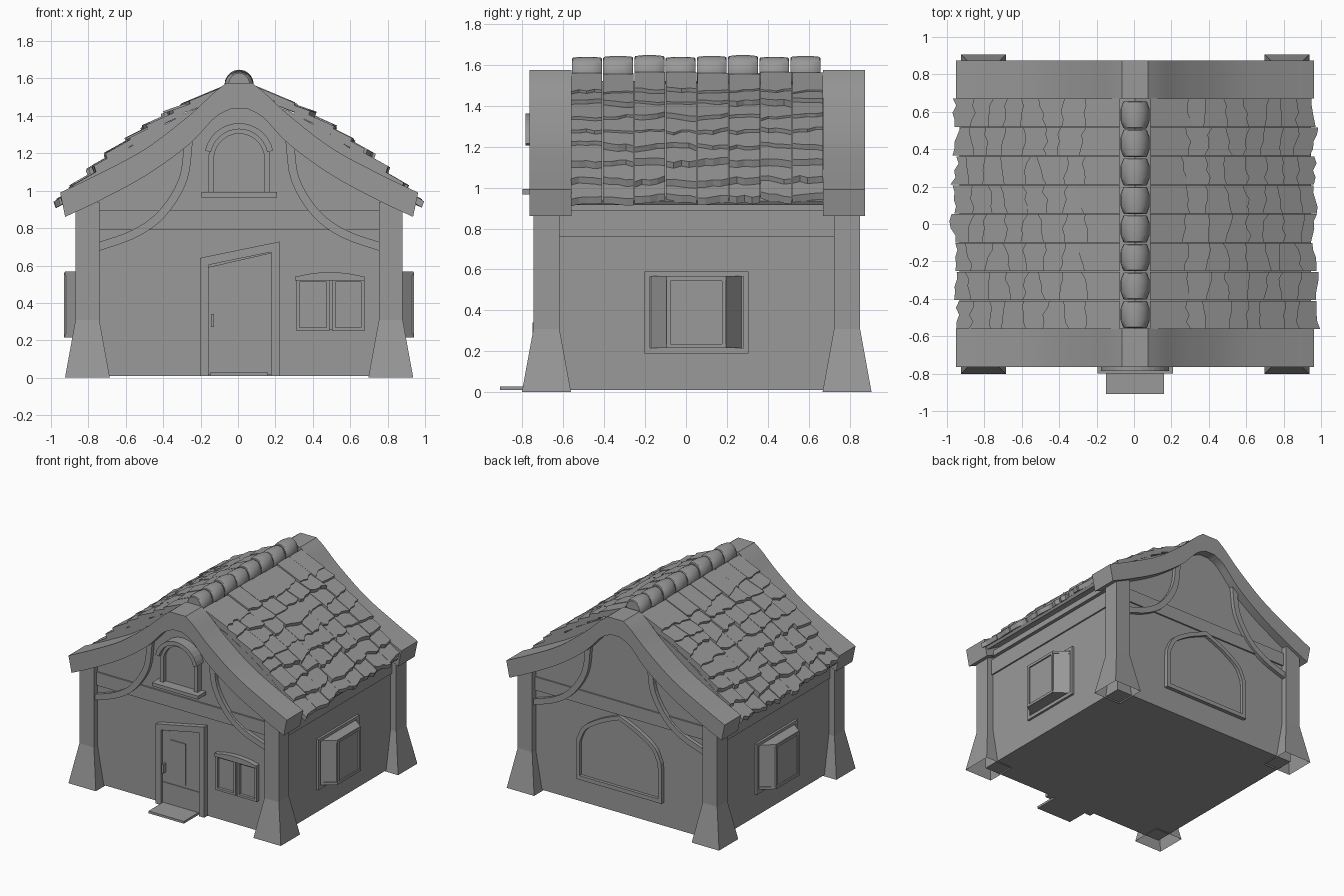
import bpy, bmesh, math, random
from mathutils import Vector

random.seed(4)
if "Cube" in bpy.data.objects:
    bpy.data.objects.remove(bpy.data.objects["Cube"])

grey = bpy.data.materials.new("plain grey")
grey.use_nodes = True
grey.diffuse_color = (0.32, 0.32, 0.32, 1)
grey.node_tree.nodes["Principled BSDF"].inputs["Base Color"].default_value = (0.32, 0.32, 0.32, 1)

FRONT, BACK, SIDE = -0.70, 0.805, 0.825   # wall planes
CENTRE = Vector((0.006, 0, 0))            # the house axis sits slightly off x = 0


def finish(name, bm, smooth=False):
    bmesh.ops.recalc_face_normals(bm, faces=bm.faces)
    mesh = bpy.data.meshes.new(name)
    bm.to_mesh(mesh)
    bm.free()
    ob = bpy.data.objects.new(name, mesh)
    ob.location = CENTRE
    bpy.context.collection.objects.link(ob)
    mesh.materials.append(grey)
    if smooth:
        bpy.ops.object.select_all(action='DESELECT')
        ob.select_set(True)
        bpy.context.view_layer.objects.active = ob
        bpy.ops.object.shade_smooth_by_angle(angle=math.radians(35))
    return ob


def place(u, v, d, side):
    return (d, u, v) if side else (u, d, v)


def loft(name, rings, smooth=False, closed=False, open_start=False):
    """Skin matching rings of points; caps the ends unless the loop is closed."""
    bm = bmesh.new()
    rows = [[bm.verts.new(p) for p in ring] for ring in rings]
    n = len(rows[0])
    pairs = list(zip(rows, rows[1:])) + ([(rows[-1], rows[0])] if closed else [])
    for a, b in pairs:
        for i in range(n):
            j = (i + 1) % n
            bm.faces.new((a[i], a[j], b[j], b[i]))
    if not closed:
        bm.faces.new(rows[-1])
        if not open_start:
            bm.faces.new(rows[0])
    return finish(name, bm, smooth)


def slab(name, outline, d0, d1, side=False, smooth=False):
    """Extrude a flat outline from depth d0 to d1."""
    return loft(name, [[place(u, v, d, side) for u, v in outline] for d in (d0, d1)], smooth)


def rect(u0, u1, v0, v1):
    return [(u0, v0), (u1, v0), (u1, v1), (u0, v1)]


def box(name, u0, u1, v0, v1, d0, d1, side=False):
    return slab(name, rect(u0, u1, v0, v1), d0, d1, side)


def strip(name, path, w, d0, d1, side=False, closed=False):
    """Mitred moulding of width w, centred on a flat path."""
    pts = [Vector(p) for p in path]
    n, rings = len(pts), []
    for i, p in enumerate(pts):
        a = pts[i - 1] if closed or i else None
        b = pts[(i + 1) % n] if closed or i < n - 1 else None
        t0 = (p - a).normalized() if a else (b - p).normalized()
        t1 = (b - p).normalized() if b else t0
        m = (t0 + t1).normalized()
        off = Vector((-m.y, m.x)) * (w / 2 / max(0.4, m.dot(t1)))
        rings.append([place(*(p + off * s), d, side) for s, d in ((-1, d0), (1, d0), (1, d1), (-1, d1))])
    return loft(name, rings, False, closed)


def curve(pts, n=5):
    """Smooth curve through a few points."""
    p = [Vector(q) for q in pts]
    p = [2 * p[0] - p[1]] + p + [2 * p[-1] - p[-2]]
    out = []
    for a, b, c, d in zip(p, p[1:], p[2:], p[3:]):
        for k in range(n):
            t = k / n
            out.append(0.5 * (2 * b + (c - a) * t + (2 * a - 5 * b + 4 * c - d) * t * t
                              + (3 * b - a - 3 * c + d) * t ** 3))
    return [tuple(q) for q in out] + [tuple(p[-2])]


def mirrored(pts):
    return [(-u, v) for u, v in reversed(pts)]


# House body with gable ends
eave = [(SIDE, 0.01), (SIDE, 0.95), (0.5, 1.15), (0.07, 1.48)]
slab("walls", eave + mirrored(eave), FRONT, BACK)

# Corner posts with flared, hollow feet
for x in (-0.811, 0.811):
    for y, label in ((-0.682, "front"), (0.787, "back")):
        rings = [[(x + sx * h, y + sy * h, z) for sx, sy in ((-1, -1), (1, -1), (1, 1), (-1, 1))]
                 for z, h in ((0, 0.12), (0.31, 0.0635), (0.94, 0.0635))]
        loft(label + "_post", rings, open_start=True)

# Curved gable boards
top = curve([(0.07, 1.575), (0.14, 1.52), (0.27, 1.40), (0.5, 1.225), (0.75, 1.09), (0.957, 0.99)])
low = curve([(0.93, 0.86), (0.75, 0.945), (0.5, 1.08), (0.27, 1.245), (0.13, 1.39), (0.04, 1.44)])
for label, d0, d1 in (("front", -0.765, -0.56), ("back", 0.67, 0.875)):
    slab(label + "_gable_board", top + low + mirrored(top + low), d0, d1, smooth=True)

# Horizontal beams and curved braces
brace = curve([(0.27, 1.27), (0.30, 1.06), (0.41, 0.88), (0.56, 0.77), (0.77, 0.695)], 4)
for label, wall, out in (("front", FRONT, -1), ("back", BACK, 1)):
    box(label + "_beam", -0.76, 0.76, 0.79, 0.895, wall, wall + out * 0.012)
    for path in (brace, mirrored(brace)):
        strip(label + "_brace", path, 0.045, wall, wall + out * 0.03)
for s in (-1, 1):
    box("side_beam", -0.65, 0.75, 0.76, 0.885, s * SIDE, s * (SIDE + 0.012), True)
    box("eave_board", -0.58, 0.69, 0.885, 0.93, s * SIDE, s * (SIDE + 0.04), True)

# Roof deck filling the space under the tiles
deck = [(0, 1.52), (0.27, 1.425), (0.49, 1.30), (0.69, 1.155), (0.88, 0.98), (0.94, 0.935),
        (0.925, 0.915), (0.5, 1.16), (0, 1.47)]
for pts in (deck, mirrored(deck)):
    slab("roof_deck", pts, -0.562, 0.672)

# Overlapping tiles with ragged lower edges: butt x, butt z, slope
rows = [(0.28, 1.475, 0.42), (0.39, 1.425, 0.35), (0.495, 1.355, 0.45), (0.595, 1.285, 0.5),
        (0.69, 1.215, 0.56), (0.79, 1.13, 0.56), (0.88, 1.04, 0.58), (0.97, 0.955, 0.58)]
pitch = 1.235 / 8
for s in (-1, 1):
    bm = bmesh.new()
    for bx, bz, slope in rows:
        for c in range(8):
            y0 = -0.563 + c * pitch
            tilt, base = random.uniform(-0.035, 0.035), random.uniform(-0.018, 0.018)
            lift = random.uniform(-0.006, 0.006)
            hi = max(0.04, bx - 0.2)
            cuts = []
            for k in range(5):
                f = k / 4
                e = base + tilt * (f - 0.5) + random.uniform(-0.012, 0.012)
                y = y0 + 0.002 + f * (pitch - 0.004)
                lo = bx + e
                zh, zl = bz + slope * (bx - hi) + lift, bz - slope * e + lift
                cuts.append([bm.verts.new((s * px, y, pz)) for px, pz in
                             ((hi, zh), (lo, zl), (lo - 0.012, zl - 0.034), (hi, zh - 0.034))])
            for a, b in zip(cuts, cuts[1:]):
                for i in range(4):
                    bm.faces.new((a[i], a[(i + 1) % 4], b[(i + 1) % 4], b[i]))
            bm.faces.new(cuts[0])
            bm.faces.new(cuts[-1])
    finish("roof_tiles", bm)

# Barrel ridge caps, bulging sideways
for c in range(8):
    yc, zc = -0.484 + c * 0.1525, 1.565 + 0.004 * (c % 3 - 1)
    rings = []
    for t, wide, tall in ((-0.073, 0.058, 0.068), (-0.068, 0.064, 0.074), (-0.03, 0.078, 0.078),
                          (0.03, 0.078, 0.078), (0.068, 0.064, 0.074), (0.073, 0.058, 0.068)):
        rings.append([(wide * math.cos(a * math.tau / 20), yc + t, zc + tall * math.sin(a * math.tau / 20))
                      for a in range(20)])
    loft("ridge_cap", rings, True)

# Crooked door, frame, handle and step
box("door_step", -0.155, 0.155, 0.01, 0.028, -0.908, FRONT)
slab("door", [(-0.17, 0.015), (0.18, 0.015), (0.18, 0.67), (-0.17, 0.59)], FRONT, FRONT - 0.02)
strip("door_frame", [(-0.186, 0.01), (-0.186, 0.622), (0.194, 0.70), (0.194, 0.01)], 0.046, FRONT, -0.742)
box("door_plank", -0.094, 0.041, 0.21, 0.54, FRONT - 0.01, FRONT - 0.026)
box("door_rail", -0.16, 0.165, 0.02, 0.19, FRONT - 0.01, FRONT - 0.026)
box("door_handle", -0.15, -0.135, 0.27, 0.34, FRONT - 0.02, FRONT - 0.05)

# Double front window with curved awning
for x0, x1 in ((0.315, 0.475), (0.505, 0.66)):
    box("window_pane", x0, x1, 0.26, 0.52, FRONT, FRONT - 0.008)
    strip("window_frame", rect(x0, x1, 0.26, 0.52), 0.018, FRONT, FRONT - 0.03, closed=True)
box("window_post", 0.475, 0.505, 0.255, 0.525, FRONT, FRONT - 0.015)
slab("window_awning", [(0.30, 0.52)] + curve([(0.30, 0.54), (0.39, 0.558), (0.485, 0.564), (0.58, 0.558),
                                              (0.67, 0.54)], 3) + [(0.67, 0.52)], FRONT, FRONT - 0.04)


# Arched attic window with hood and sill
def arc(r, a0, a1, z, n=14):
    angles = [math.radians(a0 + (a1 - a0) * k / n) for k in range(n + 1)]
    return [(r * math.cos(a), z + r * math.sin(a)) for a in angles]


arch = [(0.15, 0.99)] + arc(0.15, 0, 180, 1.17) + [(-0.15, 0.99)]
slab("attic_pane", arch, FRONT, FRONT - 0.02)
strip("attic_frame", arch, 0.03, FRONT, FRONT - 0.05)
strip("attic_hood", arc(0.17, 12, 168, 1.175), 0.032, FRONT, -0.785)
box("attic_sill", -0.2, 0.203, 0.965, 0.992, FRONT, -0.80)

# Large pointed panel on the back wall
half = [(0.36, 0.21), (0.36, 0.46)] + curve([(0.355, 0.51), (0.305, 0.61), (0.2, 0.685), (0.1, 0.735),
                                             (0, 0.775)], 4)
panel = half + [(-u, v) for u, v in reversed(half[:-1])]
slab("back_panel", panel, BACK, BACK + 0.006)
strip("back_panel_frame", panel, 0.032, BACK, BACK + 0.03, closed=True)

# Bay windows on both sides
for s in (-1, 1):
    wall, out = s * SIDE, s * 0.925
    strip("bay_surround", rect(-0.19, 0.293, 0.202, 0.578), 0.026, wall, s * (SIDE + 0.018), True, True)
    plan = [(wall, -0.17), (out, -0.095), (out, 0.195), (wall, 0.27)]
    loft("bay_window", [[(x, y, z) for x, y in plan] for z in (0.225, 0.555)])
    strip("bay_front_frame", rect(-0.085, 0.185, 0.226, 0.554), 0.02, s * 0.91, s * 0.935, True, True)
    for z in (0.215, 0.548):
        loft("bay_trim", [[(x + s * 0.006, y, h) for x, y in plan] for h in (z, z + 0.02)])
